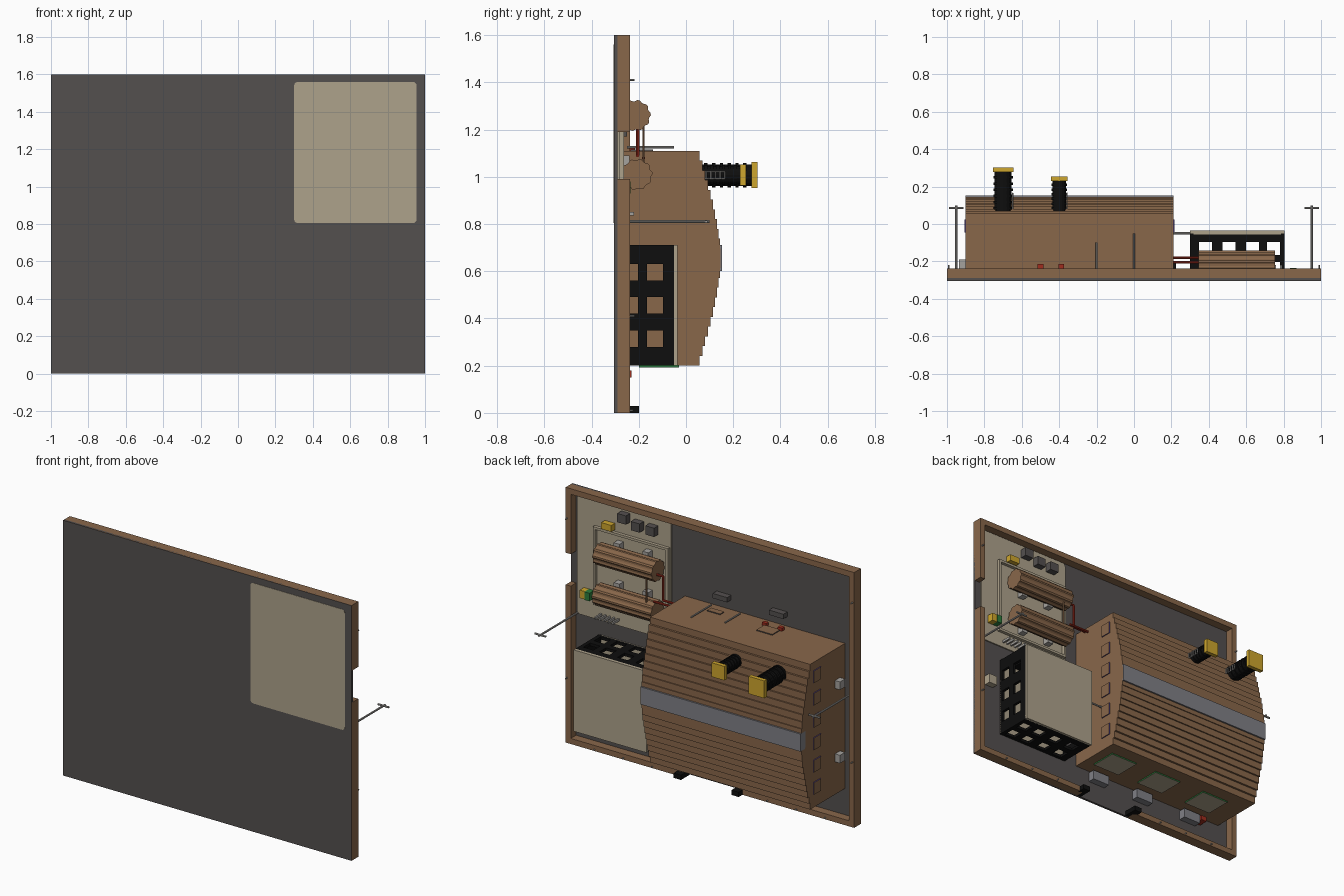
import bpy, bmesh, math
from mathutils import Matrix, Vector

cube = bpy.data.objects.get("Cube")
if cube:
    bpy.data.objects.remove(cube, do_unlink=True)


def mat(name, r, g, b):
    def lin(c):
        c /= 255
        return c / 12.92 if c < 0.04045 else ((c + 0.055) / 1.055) ** 2.4
    m = bpy.data.materials.new(name)
    col = (lin(r), lin(g), lin(b), 1)
    m.diffuse_color = col
    m.use_nodes = True
    m.node_tree.nodes["Principled BSDF"].inputs["Base Color"].default_value = col
    return m


BROWN = mat("brick brown", 137, 103, 74)
GROUND = mat("asphalt grey", 84, 80, 79)
BEIGE = mat("concrete beige", 174, 162, 139)
BLACK = mat("black", 14, 14, 14)
YELLOW = mat("yellow", 206, 166, 46)
STEEL = mat("light steel", 165, 162, 158)
GLASS = mat("skylight grey", 128, 128, 134)
RED = mat("red", 160, 45, 30)
GREEN = mat("green", 45, 125, 60)
PURPLE = mat("purple", 92, 72, 150)


def finish(name, bm, *mats):
    bmesh.ops.recalc_face_normals(bm, faces=bm.faces)
    me = bpy.data.meshes.new(name)
    bm.to_mesh(me)
    bm.free()
    for m in mats:
        me.materials.append(m)
    ob = bpy.data.objects.new(name, me)
    bpy.context.collection.objects.link(ob)
    return ob


def add_box(bm, x0, x1, y0, y1, z0, z1):
    m = Matrix.Translation(((x0 + x1) / 2, (y0 + y1) / 2, (z0 + z1) / 2))
    return bmesh.ops.create_cube(bm, size=1, matrix=m @ Matrix.Diagonal((x1 - x0, y1 - y0, z1 - z0, 1)))


def boxes(name, m, *dims):
    bm = bmesh.new()
    for d in dims:
        add_box(bm, *d)
    return finish(name, bm, m)


def add_rod(bm, a, b, r, r2=None, n=8):
    a, b = Vector(a), Vector(b)
    rot = (b - a).to_track_quat('Z', 'Y').to_matrix().to_4x4()
    bmesh.ops.create_cone(bm, cap_ends=True, segments=n, radius1=r, radius2=r if r2 is None else r2,
                          depth=(b - a).length, matrix=Matrix.Translation((a + b) / 2) @ rot)


def rods(name, m, r, *pairs):
    bm = bmesh.new()
    for a, b in pairs:
        add_rod(bm, a, b, r)
    return finish(name, bm, m)


def prism(name, pts, x0, x1, m):
    """Extrude a (y, z) outline along x."""
    bm = bmesh.new()
    f = bm.faces.new([bm.verts.new((x0, y, z)) for y, z in pts])
    ext = bmesh.ops.extrude_face_region(bm, geom=[f])
    bmesh.ops.translate(bm, vec=(x1 - x0, 0, 0), verts=[v for v in ext["geom"] if isinstance(v, bmesh.types.BMVert)])
    return finish(name, bm, m)


def panel(name, dims, axis, sign, front, rim):
    """Thin plate whose outward face and rim have different colours."""
    bm = bmesh.new()
    add_box(bm, *dims)
    for f in bm.faces:
        f.material_index = 0 if f.normal[axis] * sign > 0.5 else 1
    return finish(name, bm, front, rim)


FLOOR = -0.29

# Site ground and perimeter wall with two gate openings
boxes("site_ground", GROUND, (-1, 1, -0.304, FLOOR, 0, 1.6))
T, W0, W1 = 0.035, -0.303, -0.237
boxes("perimeter_wall", BROWN,
      (-1, 1, W0, W1, 1.6 - T, 1.6), (-1, -1 + T, W0, W1, 0, 1.6),
      (1 - T, 1, W0, W1, 0, 0.99), (1 - T, 1, W0, W1, 1.19, 1.6),
      (-1, -0.2, W0, W1, 0, T), (0.2, 1, W0, W1, 0, T))
boxes("gate_posts", BLACK, *[(x - 0.025, x + 0.025, FLOOR, -0.2, 0, 0.03) for x in (-0.2, 0.2)])

# Rounded concrete yard
bm = bmesh.new()
add_box(bm, 0.3, 0.955, -0.306, -0.282, 0.805, 1.56)
edges = [e for e in bm.edges if abs((e.verts[0].co - e.verts[1].co).y) > 0.01]
bmesh.ops.bevel(bm, geom=edges, offset=0.02, segments=4, profile=0.5, affect='EDGES')
finish("concrete_yard", bm, BEIGE)

# Main hall with stepped curved roof
HX0, HX1, HZ0, HZ1 = -0.9, 0.21, 0.2, 1.11
zc, half, N = 0.655, 0.455, 22
boxes("hall_walls", BROWN, (HX0, HX1, FLOOR, 0.052, HZ0, HZ1))
outline = [(0.03, HZ0)]
for i in range(N):
    za, zb = HZ0 + (HZ1 - HZ0) * i / N, HZ0 + (HZ1 - HZ0) * (i + 1) / N
    t = abs((za + zb) / 2 - zc) / half
    y = 0.05 + 0.098 * (1 - t ** 1.5)
    outline += [(y, za), (y, zb)]
outline.append((0.03, HZ1))
prism("hall_roof", outline, HX0, HX1, BROWN)
boxes("roof_skylight", GLASS, (HX0, HX1, 0.1, 0.153, 0.60, 0.71))

# Hall windows on both ends
for k in range(6):
    z = 0.32 + 0.14 * k
    panel("hall_window_left", (HX1, HX1 + 0.006, -0.045, 0.025, z - 0.038, z + 0.038), 0, 1, BROWN, PURPLE)
    panel("hall_window_right", (HX0 - 0.006, HX0, -0.045, 0.025, z - 0.038, z + 0.038), 0, -1, BROWN, PURPLE)

# Loading doors and ramps, rear hatches
for x in (0.05, -0.29, -0.66):
    panel("loading_door", (x - 0.095, x + 0.095, -0.2, -0.03, HZ0 - 0.008, HZ0), 2, -1, BEIGE, GREEN)
    boxes("loading_ramp", GLASS, (x - 0.06, x + 0.06, FLOOR, -0.245, 0.13, 0.19))
panel("rear_hatch", (-0.5, -0.39, -0.22, -0.14, HZ1, HZ1 + 0.006), 2, 1, BROWN, GROUND)
panel("rear_hatch", (-0.1, -0.01, -0.235, -0.195, HZ1, HZ1 + 0.006), 2, 1, BROWN, GROUND)
boxes("hatch_stops", RED, *[(x - 0.015, x + 0.015, -0.24, -0.215, HZ1, 1.13) for x in (-0.5, -0.39)])
boxes("rear_units", GROUND, *[(x - 0.05, x + 0.05, FLOOR, -0.25, 1.17, 1.2) for x in (-0.06, -0.45)])
boxes("loading_signal", RED, (-0.76, -0.72, FLOOR, -0.23, 0.15, 0.18))

# Chimneys with ribbed stacks, square caps and ladders
for x, top, r in ((-0.7, 0.303, 0.052), (-0.4, 0.255, 0.042)):
    z, base = 1.007, 0.065
    bm = bmesh.new()
    add_rod(bm, (x, base, z), (x, top - 0.02, z), r * 0.88, n=16)
    for k in range(6):
        y = base + 0.012 + (top - base - 0.04) * k / 6
        add_rod(bm, (x, y, z), (x, y + 0.014, z), r, n=16)
    finish("chimney_stack", bm, BLACK)
    c = r * 1.05
    boxes("chimney_cap", YELLOW, (x - c, x + c, top - 0.026, top, z - c, z + c))
    rods("chimney_ladder", STEEL, 0.003, *[((x + r, base, z + d), (x + r, base + 0.1, z + d)) for d in (-0.015, 0.015)],
         *[((x + r, base + 0.02 * k, z - 0.015), (x + r, base + 0.02 * k, z + 0.015)) for k in range(1, 6)])

# Office block: hollow walls with open windows
OX0, OX1, OZ0, OZ1, OT = 0.3, 0.805, 0.2, 0.71, 0.018
ROWS = [(-0.27, -0.203), (-0.165, -0.097)]


def window_wall(lo, hi, centres):
    """Bands and piers (a0, a1, y0, y1) surrounding the openings."""
    out, y = [], FLOOR
    for y0, y1 in ROWS:
        out.append((lo, hi, y, y0))
        a = lo
        for c in centres:
            out.append((a, c - 0.035, y0, y1))
            a = c + 0.035
        out.append((a, hi, y0, y1))
        y = y1
    return out + [(lo, hi, y, -0.05)]


parts = []
for a0, a1, y0, y1 in window_wall(OX0, OX1, (0.382, 0.508, 0.634, 0.745)):
    parts += [(a0, a1, y0, y1, z, z + OT) for z in (OZ0, OZ1 - OT)]
for a0, a1, y0, y1 in window_wall(OZ0, OZ1, (0.313, 0.455, 0.596)):
    parts += [(x, x + OT, y0, y1, a0, a1) for x in (OX0, OX1 - OT)]
boxes("office_walls", BLACK, *parts)
boxes("office_roof", BEIGE, (OX0, OX1, -0.055, -0.036, OZ0, OZ1))
boxes("office_floor", BEIGE, (OX0, OX1, FLOOR, -0.284, OZ0, OZ1))

# Ribbed storage tanks on saddles, inside a low kerb
for z, y in ((1.01, -0.208), (1.26, -0.215)):
    ring = []
    for k in range(40):
        r, a = (0.066 if k % 4 < 2 else 0.060), math.tau * k / 40
        ring.append((y + r * math.cos(a), z + r * math.sin(a)))
    prism("storage_tank", ring, 0.345, 0.755, BROWN)
    boxes("tank_saddles", STEEL, *[(x - 0.02, x + 0.02, FLOOR, -0.24, z - 0.07, z + 0.08) for x in (0.45, 0.65)])
K0, K1 = 0.90, 1.39
boxes("tank_kerb", BEIGE,
      (0.31, 0.83, -0.285, -0.262, K0, K0 + 0.015), (0.31, 0.83, -0.285, -0.262, K1 - 0.015, K1),
      (0.31, 0.325, -0.285, -0.262, K0, K1), (0.815, 0.83, -0.285, -0.262, K0, K1))

# Pipes between tanks, hall and office
rods("red_pipes", RED, 0.007, ((0.2, -0.18, 1.08), (0.35, -0.18, 1.08)), ((0.2, -0.205, 1.09), (0.3, -0.205, 1.09)),
     ((0.3, -0.205, 1.09), (0.3, -0.205, 1.24)), ((0.3, -0.205, 1.24), (0.36, -0.205, 1.24)))
rods("tank_link_pipe", BROWN, 0.005, ((0.4, -0.18, 1.05), (0.4, -0.18, 1.22)))
rods("office_pipe", STEEL, 0.006, ((0.2, -0.05, 0.5), (0.31, -0.05, 0.5)))
rods("rear_pipe", STEEL, 0.005, ((0, -0.25, 1.125), (0, -0.05, 1.125)), ((-0.2, -0.25, 1.125), (-0.2, -0.1, 1.125)))

# Yard crates and cabinets
boxes("yard_crates", GROUND, *[(x - 0.03, x + 0.03, FLOOR, -0.24, z - 0.025, z + 0.03)
                               for x, z in ((0.615, 1.5), (0.52, 1.475), (0.42, 1.475))])
boxes("yellow_crate", YELLOW, (0.69, 0.76, FLOOR, -0.245, 1.40, 1.44))
boxes("yellow_cabinet", YELLOW, (0.87, 0.905, FLOOR, -0.24, 0.93, 0.98))
boxes("green_cabinet", GREEN, (0.835, 0.87, FLOOR, -0.235, 0.93, 0.98))
boxes("yard_grate", STEEL, *[(0.66 + 0.03 * k, 0.67 + 0.03 * k, FLOOR, -0.22, 0.835, 0.85) for k in range(5)])
boxes("end_cabinets", STEEL, *[(-0.935, -0.9, -0.24, -0.19, z - 0.025, z + 0.025) for z in (0.43, 0.89)])
boxes("side_cabinet", BEIGE, (0.86, 0.92, FLOOR, -0.25, 0.5, 0.56))

# Lamp posts with crossbars
for x in (-0.95, 0.95):
    rods("lamp_post", STEEL, 0.006, ((x, FLOOR, 0.81), (x, 0.1, 0.81)), ((x - 0.038, 0.085, 0.81), (x + 0.038, 0.085, 0.81)))

# Small pegs along the wall top
rods("wall_pegs", STEEL, 0.004, *[((s * 0.99, -0.26, z), (s * 0.99, -0.218, z)) for s in (-1, 1) for z in (0.41, 1.41)],
     *[((x, -0.26, 0.01), (x, -0.225, 0.01)) for x in (-0.8, -0.6, -0.4, 0.4, 0.6, 0.8)])
